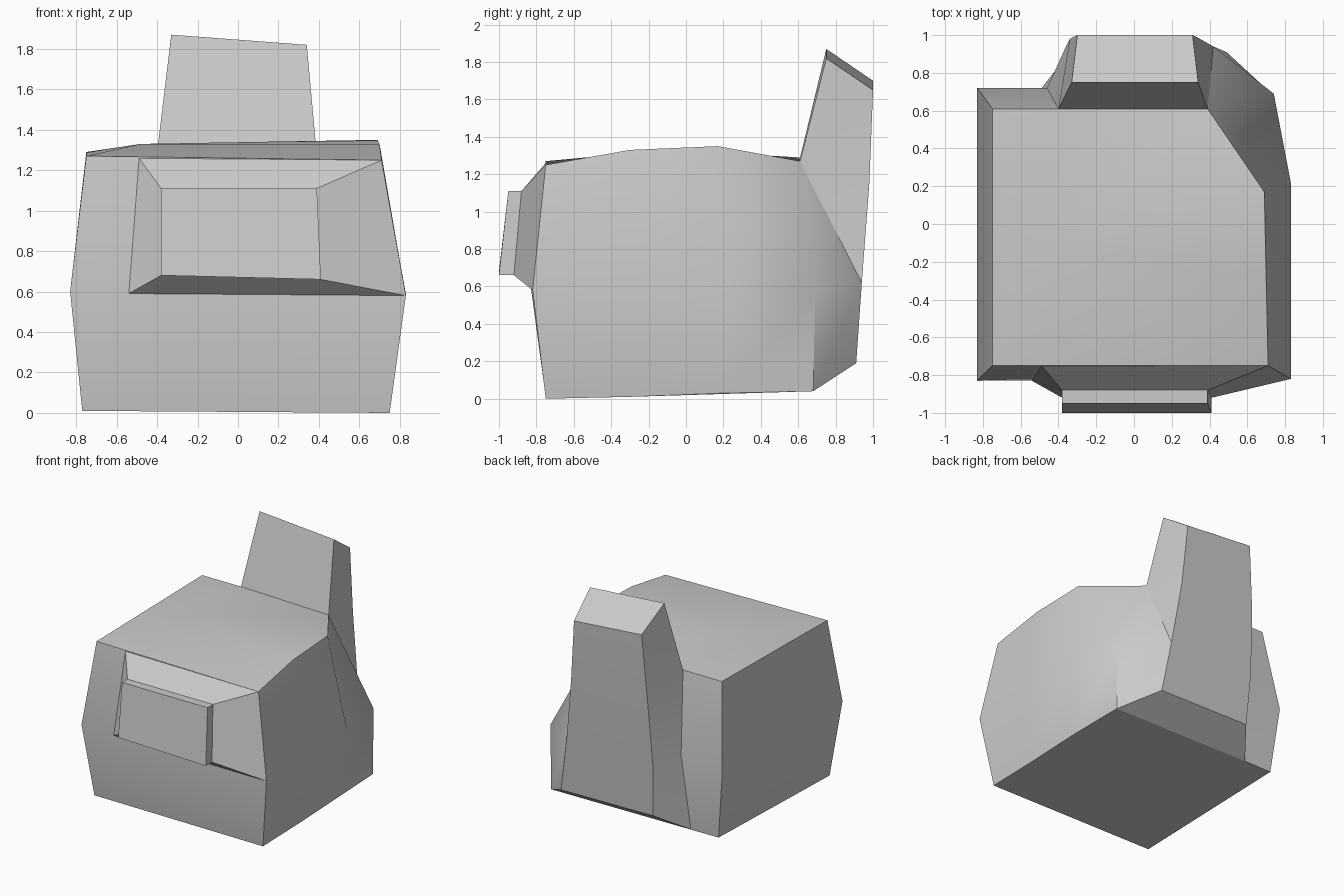
import bpy
import bmesh
import math

default_cube = bpy.data.objects.get("Cube")
if default_cube:
    bpy.data.objects.remove(default_cube, do_unlink=True)

# Single plain grey material
grey = bpy.data.materials.new("light_grey")
grey.use_nodes = True
colour = (0.6, 0.6, 0.6, 1)
grey.diffuse_color = colour
grey.node_tree.nodes["Principled BSDF"].inputs["Base Color"].default_value = colour


def add_loop(bm, points):
    """Create one loop of vertices."""
    return [bm.verts.new(p) for p in points]


def bridge(bm, lower, upper, closed=True, split=()):
    """Join two loops with quads; segments listed in split become triangles."""
    count = len(lower)
    for i in range(count if closed else count - 1):
        j = (i + 1) % count
        a, b, c, d = lower[i], lower[j], upper[j], upper[i]
        if i in split:
            bm.faces.new((b, c, a))
            bm.faces.new((a, c, d))
        else:
            bm.faces.new((a, b, c, d))


def finish(bm, name):
    """Turn the bmesh into a shaded object with the grey material."""
    bmesh.ops.recalc_face_normals(bm, faces=bm.faces)
    mesh = bpy.data.meshes.new(name)
    bm.to_mesh(mesh)
    bm.free()
    mesh.materials.append(grey)
    obj = bpy.data.objects.new(name, mesh)
    bpy.context.collection.objects.link(obj)
    bpy.ops.object.select_all(action="DESELECT")
    obj.select_set(True)
    bpy.context.view_layer.objects.active = obj
    bpy.ops.object.shade_smooth_by_angle(angle=math.radians(30))
    return obj


# Body: three loops running front, left side, rear stack, then right side
bm = bmesh.new()
foot = add_loop(bm, [
    (-.77, -.75, .01), (.75, -.75, 0), (.75, -.3, .01), (.75, .2, .03),
    (.74, .68, .04), (.49, .91, .19), (-.34, .91, .2),
    (-.52, .68, .05), (-.77, .68, .05)])
waist = add_loop(bm, [
    (-.83, -.83, .6), (.83, -.82, .58), (.83, -.3, .58), (.83, .22, .59),
    (.74, .69, .57), (.42, .94, .62), (-.36, .94, .62),
    (-.46, .72, .65), (-.83, .72, .6)])
rim = add_loop(bm, [
    (-.75, -.75, 1.27), (.71, -.75, 1.25), (.7, -.3, 1.33), (.69, .17, 1.35),
    (.39, .61, 1.27), (.35, .98, 1.15), (-.34, .98, 1.15),
    (-.4, .61, 1.29), (-.75, .61, 1.29)])
bridge(bm, foot, waist)
# The rear left panel folds along the diagonal below the stack
for i in range(len(waist)):
    j = (i + 1) % len(waist)
    if i == 4:
        bm.faces.new((waist[4], rim[4], waist[5]))
        bm.faces.new((waist[5], rim[4], rim[5]))
    else:
        bm.faces.new((waist[i], waist[j], rim[j], rim[i]))

# Flat underside and the sloped underside of the stack
bm.faces.new(foot[:5] + foot[7:])
bm.faces.new(foot[4:8])

# Gently domed roof, fanned around one raised point
crown = bm.verts.new((-.48, -.1, 1.33))
roof_edge = rim[:5] + rim[7:]
for i, vert in enumerate(roof_edge):
    bm.faces.new((vert, roof_edge[(i + 1) % len(roof_edge)], crown))

# Rear stack rising out of the back of the body
stack_top = add_loop(bm, [
    (.34, .75, 1.82), (.31, 1, 1.65), (-.3, 1, 1.7), (-.33, .75, 1.87)])
bridge(bm, rim[4:8], stack_top)
bm.faces.new(stack_top)
finish(bm, "body_with_rear_stack")

# Front hood: sloped collar around a shallow projecting panel
bm = bmesh.new()
collar = add_loop(bm, [
    (-.49, -.75, 1.26), (.71, -.75, 1.25), (.83, -.82, .58), (-.54, -.83, .59)])
neck = add_loop(bm, [
    (-.38, -.88, 1.11), (.39, -.88, 1.11), (.41, -.92, .66), (-.38, -.92, .68)])
panel = add_loop(bm, [
    (-.38, -.95, 1.11), (.39, -.95, 1.11), (.41, -1, .66), (-.38, -1, .68)])
bridge(bm, collar, neck)
bridge(bm, neck, panel)
bm.faces.new(panel)
finish(bm, "front_hood")
